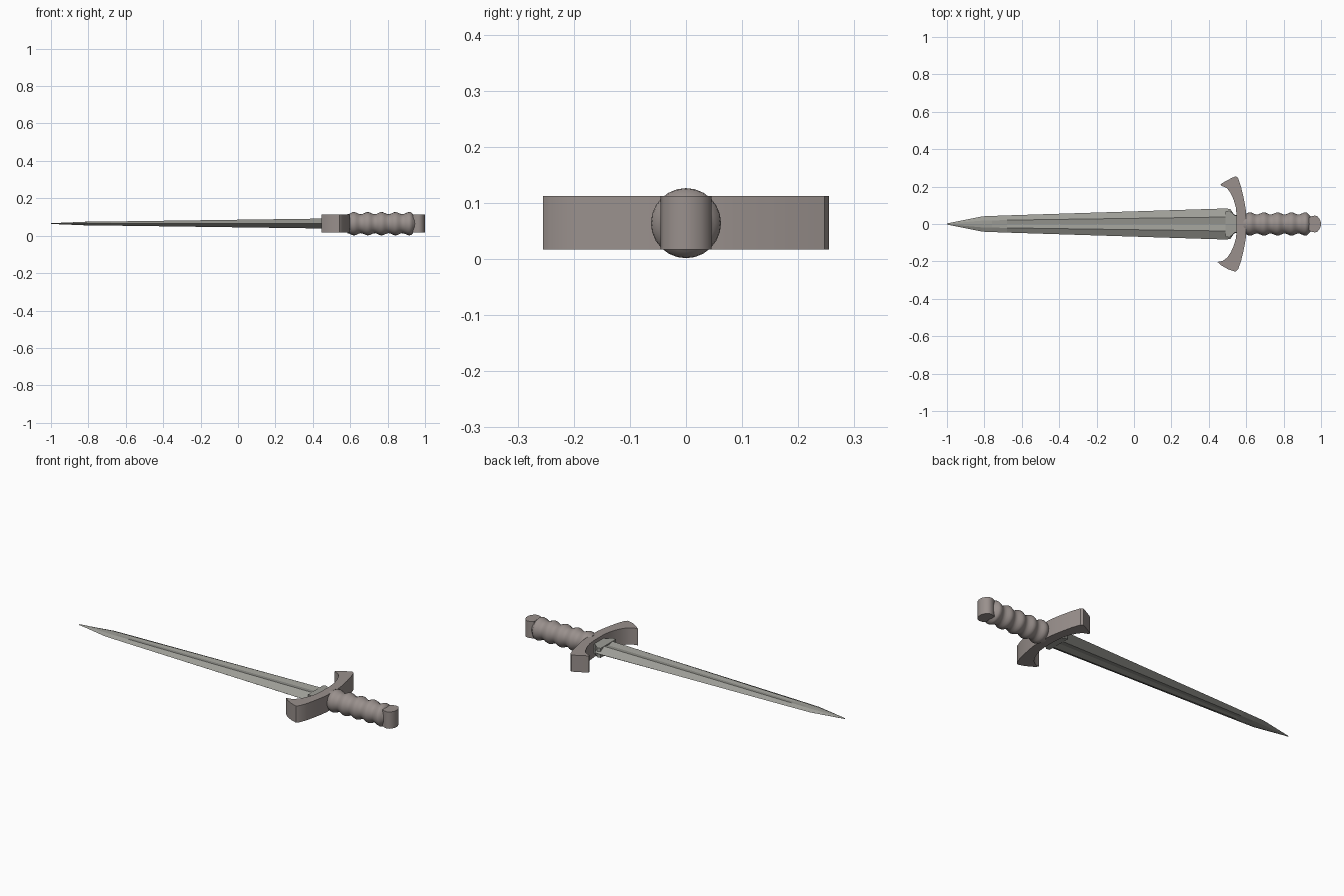
import bpy, bmesh, math

if "Cube" in bpy.data.objects:
    bpy.data.objects.remove(bpy.data.objects["Cube"])

ZC = 0.065


def material(name, color):
    m = bpy.data.materials.new(name)
    m.diffuse_color = (*color, 1)
    m.use_nodes = True
    m.node_tree.nodes["Principled BSDF"].inputs["Base Color"].default_value = m.diffuse_color
    return m


steel = material("steel", (0.34, 0.34, 0.31))
bronze = material("warm_grey", (0.32, 0.28, 0.265))


def finish(name, bm, mat, angle=None):
    bmesh.ops.recalc_face_normals(bm, faces=bm.faces)
    me = bpy.data.meshes.new(name)
    bm.to_mesh(me)
    bm.free()
    ob = bpy.data.objects.new(name, me)
    bpy.context.collection.objects.link(ob)
    me.materials.append(mat)
    if angle:
        bpy.ops.object.select_all(action='DESELECT')
        ob.select_set(True)
        bpy.context.view_layer.objects.active = ob
        bpy.ops.object.shade_smooth_by_angle(angle=math.radians(angle))
    return ob


def loft(name, rings, mat, angle=None):
    """Skin a list of equal-length rings and cap both ends."""
    bm = bmesh.new()
    vs = [[bm.verts.new(p) for p in r] for r in rings]
    n = len(rings[0])
    for a, b in zip(vs, vs[1:]):
        for i in range(n):
            j = (i + 1) % n
            bm.faces.new((a[i], a[j], b[j], b[i]))
    bm.faces.new(vs[0])
    bm.faces.new(vs[-1])
    return finish(name, bm, mat, angle)


def slab(name, outline, z0, z1, mat):
    """Extrude a top-view outline between two heights."""
    rings = [[(x, y, z) for x, y in outline] for z in (z0, z1)]
    return loft(name, rings, mat, 35)


# Blade: bevelled edges with a shallow central fuller that fades at the tip
def blade_ring(x, w, h, groove):
    half = [(w, 0), (0.45 * w, h), (0, h * groove), (-0.45 * w, h)]
    return [(x, y, ZC + z) for y, z in half] + [(x, -y, ZC - z) for y, z in half]


loft("blade", [blade_ring(*s) for s in (
    (-1.0, 0.003, 0.002, 1), (-0.81, 0.041, 0.009, 1.1), (-0.76, 0.043, 0.010, 1.0),
    (-0.68, 0.046, 0.011, 0.8), (0.49, 0.083, 0.027, 0.7), (0.515, 0.080, 0.026, 0.8),
    (0.535, 0.050, 0.025, 1.0), (0.57, 0.045, 0.025, 1.0))], steel)

# Blade collar tucked against the guard
slab("blade_collar", [(0.49, -0.068), (0.51, -0.072), (0.54, -0.045), (0.57, -0.045),
                      (0.57, 0.045), (0.54, 0.045), (0.51, 0.072), (0.49, 0.068)],
     ZC - 0.027, ZC + 0.027, steel)

# Crossguard: curved arms with flared tips, slightly uneven
slab("crossguard", [
    (0.600, 0.0), (0.600, 0.06), (0.594, 0.10), (0.584, 0.15), (0.572, 0.20), (0.556, 0.247),
    (0.543, 0.255), (0.520, 0.245), (0.485, 0.226), (0.463, 0.213), (0.466, 0.205),
    (0.497, 0.192), (0.515, 0.168), (0.532, 0.132), (0.544, 0.09), (0.549, 0.04),
    (0.549, -0.04), (0.544, -0.08), (0.532, -0.12), (0.517, -0.152), (0.500, -0.178),
    (0.475, -0.197), (0.446, -0.203), (0.468, -0.222), (0.505, -0.243), (0.543, -0.255),
    (0.556, -0.243), (0.572, -0.20), (0.584, -0.15), (0.594, -0.10), (0.600, -0.06)],
    0.017, 0.112, bronze)

# Grip: round with five evenly spaced swells
rings = []
for i in range(38):
    x = 0.585 + i * 0.01
    r = 0.0565 + 0.006 * math.cos(2 * math.pi * (x - 0.62) / 0.074)
    if x > 0.925:
        r -= (x - 0.925) * 0.6
    rings.append([(x, r * math.cos(a * math.pi / 12), 0.064 + r * math.sin(a * math.pi / 12))
                  for a in range(24)])
loft("grip", rings, bronze, 40)

# Pommel: flat-sided rounded cap
side = [(0.935, 0.034), (0.950, 0.042), (0.967, 0.045), (0.982, 0.040),
        (0.992, 0.027), (0.998, 0.014)]
slab("pommel", [(x, y) for x, y in side] + [(1.0, 0)] + [(x, -y) for x, y in reversed(side)],
     0.017, 0.112, bronze)
